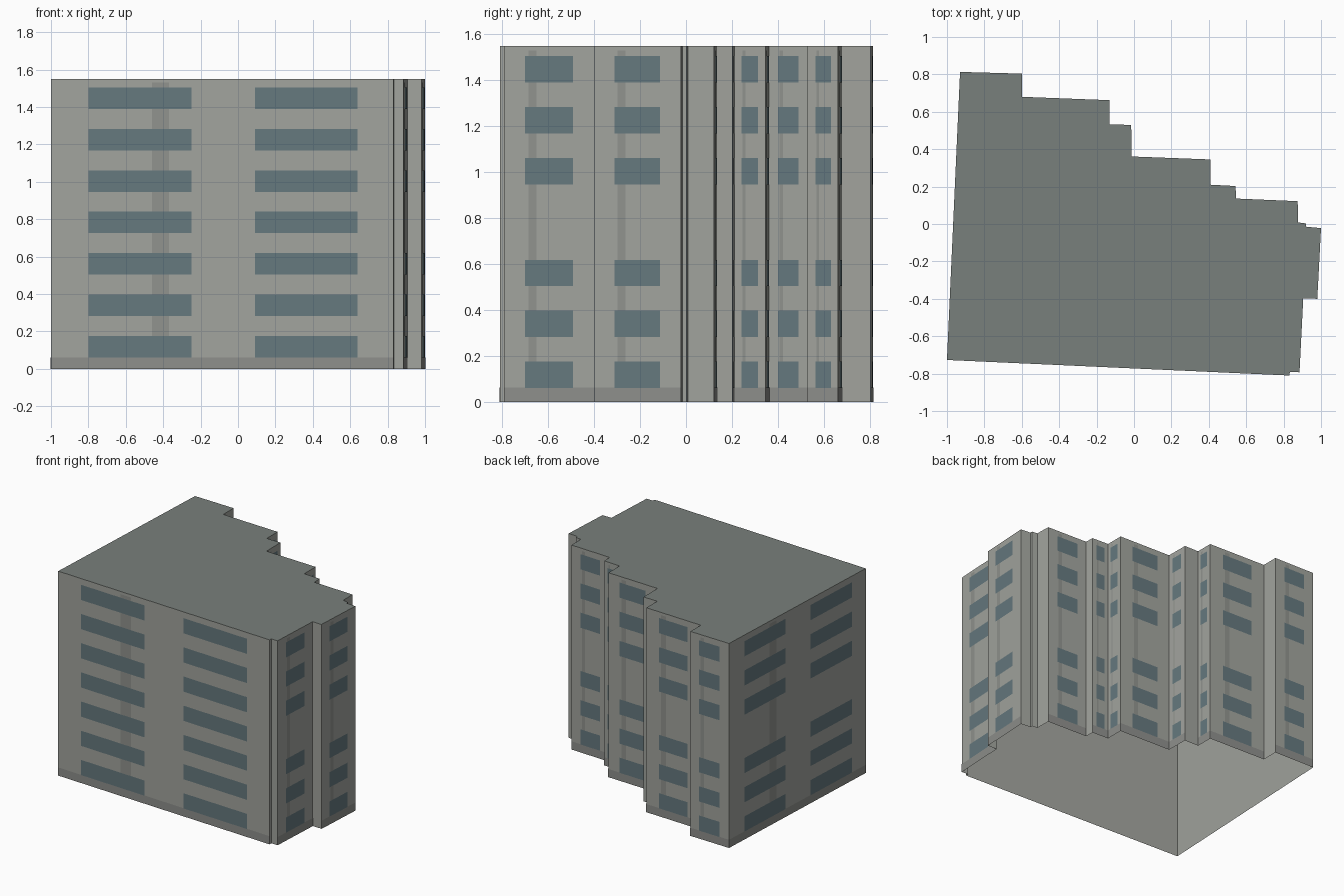
import bpy, bmesh
from mathutils import Vector

if "Cube" in bpy.data.objects:
    bpy.data.objects.remove(bpy.data.objects["Cube"])

H = 1.55
ROWS = 7
PITCH = H / ROWS
# Stepped footprint, counter-clockwise from the front left corner
PLAN = [(-1, -.727), (.832, -.81), (.833, -.79), (.885, -.793), (.905, -.397),
        (.98, -.4), (1, -.022), (.921, -.015), (.92, .003), (.878, .008),
        (.875, .122), (.546, .136), (.543, .203), (.41, .21), (.41, .345),
        (-.013, .361), (-.015, .53), (-.131, .532), (-.131, .662),
        (-.6, .68), (-.6, .804), (-.93, .813)]
PLAN = [Vector(p) for p in PLAN]


def material(name, rgb):
    m = bpy.data.materials.new(name)
    m.diffuse_color = (*rgb, 1)
    m.use_nodes = True
    m.node_tree.nodes["Principled BSDF"].inputs["Base Color"].default_value = m.diffuse_color
    return m


def make(name, quads, mat):
    bm = bmesh.new()
    for q in quads:
        bm.faces.new([bm.verts.new(p) for p in q])
    bmesh.ops.remove_doubles(bm, verts=bm.verts, dist=1e-5)
    me = bpy.data.meshes.new(name)
    bm.to_mesh(me)
    bm.free()
    me.materials.append(mat)
    bpy.context.collection.objects.link(bpy.data.objects.new(name, me))


def panel(a, b, u0, u1, z0, z1, out=0.0):
    """Upright rectangle on wall a-b, between fractions u0 and u1."""
    d = (b - a).normalized()
    off = Vector((d.y, -d.x)) * out
    p, q = a.lerp(b, u0) + off, a.lerp(b, u1) + off
    return [(*p, z0), (*q, z0), (*q, z1), (*p, z1)]


walls, bases, strips, windows = [], [], [], []
for i, a in enumerate(PLAN):
    b = PLAN[(i + 1) % len(PLAN)]
    length = (b - a).length
    walls.append(panel(a, b, 0, 1, 0, H))
    if length < .128:          # short returns stay blank
        continue
    bases.append(panel(a, b, 0, 1, 0, .062, .002))
    wide = length > 1
    s0, s1 = (.295, .345) if wide else (.27, .36)
    strips.append(panel(a, b, s0, s1, .062, 1.53, .001))
    columns = [(.11, .41), (.595, .895)] if wide else [(.235, .76)]
    for r in range(ROWS):
        if r == 3 and i != 0:  # only the front has the middle row
            continue
        z = r * PITCH + .061
        windows += [panel(a, b, u, v, z, z + .115, .003) for u, v in columns]

wall_mat = material("wall_grey", (.36, .37, .34))
# Open-bottomed shell, flat roof and facade details
make("walls", walls, wall_mat)
make("roof", [[(*p, H) for p in PLAN]], material("roof_grey", (.19, .215, .2)))
make("base_bands", bases, material("base_grey", (.27, .275, .26)))
make("facade_strips", strips, material("strip_grey", (.28, .29, .27)))
make("windows", windows, material("window_blue", (.13, .19, .21)))
